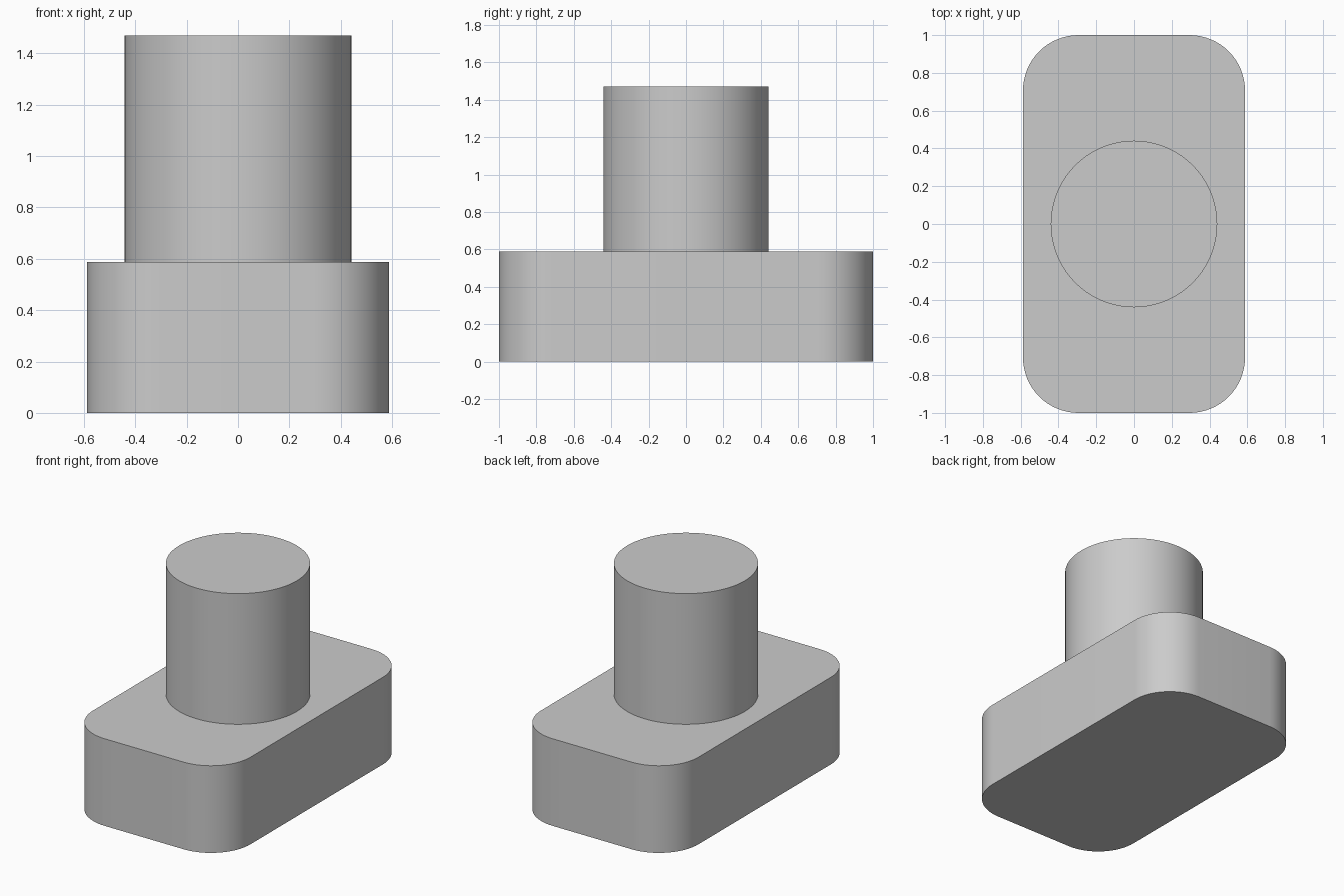
import bpy, bmesh, math

if "Cube" in bpy.data.objects:
    bpy.data.objects.remove(bpy.data.objects["Cube"])

HALF_X, HALF_Y, BASE_H = 0.588, 1.0, 0.588
CORNER_R, POST_R, TOP_Z = 0.294, 0.441, 1.47

grey = bpy.data.materials.new("light_grey")
grey.diffuse_color = (0.6, 0.6, 0.6, 1)
grey.use_nodes = True
grey.node_tree.nodes["Principled BSDF"].inputs["Base Color"].default_value = grey.diffuse_color


def extrude_profile(name, points, z0, z1):
    """Closed flat profile raised into a solid with smooth sides and sharp rims."""
    bm = bmesh.new()
    face = bm.faces.new([bm.verts.new((x, y, z0)) for x, y in points])
    raised = bmesh.ops.extrude_face_region(bm, geom=[face], use_keep_orig=True)
    verts = [g for g in raised["geom"] if isinstance(g, bmesh.types.BMVert)]
    bmesh.ops.translate(bm, verts=verts, vec=(0, 0, z1 - z0))
    bmesh.ops.recalc_face_normals(bm, faces=bm.faces)
    mesh = bpy.data.meshes.new(name)
    bm.to_mesh(mesh)
    bm.free()
    mesh.materials.append(grey)
    obj = bpy.data.objects.new(name, mesh)
    bpy.context.collection.objects.link(obj)
    bpy.ops.object.select_all(action="DESELECT")
    obj.select_set(True)
    bpy.context.view_layer.objects.active = obj
    bpy.ops.object.shade_smooth_by_angle(angle=math.radians(30))
    return obj


def arc(cx, cy, r, start, sweep, steps):
    angles = [math.radians(start + sweep * i / steps) for i in range(steps + 1)]
    return [(cx + r * math.cos(a), cy + r * math.sin(a)) for a in angles]


# Base block with four rounded vertical corners
outline = []
for i, (sx, sy) in enumerate([(1, 1), (-1, 1), (-1, -1), (1, -1)]):
    outline += arc(sx * (HALF_X - CORNER_R), sy * (HALF_Y - CORNER_R),
                   CORNER_R, 90 * i, 90, 16)
extrude_profile("base_block", outline, 0, BASE_H)

# Round post standing on the base
extrude_profile("round_post", arc(0, 0, POST_R, 0, 360, 72)[:-1], BASE_H, TOP_Z)
